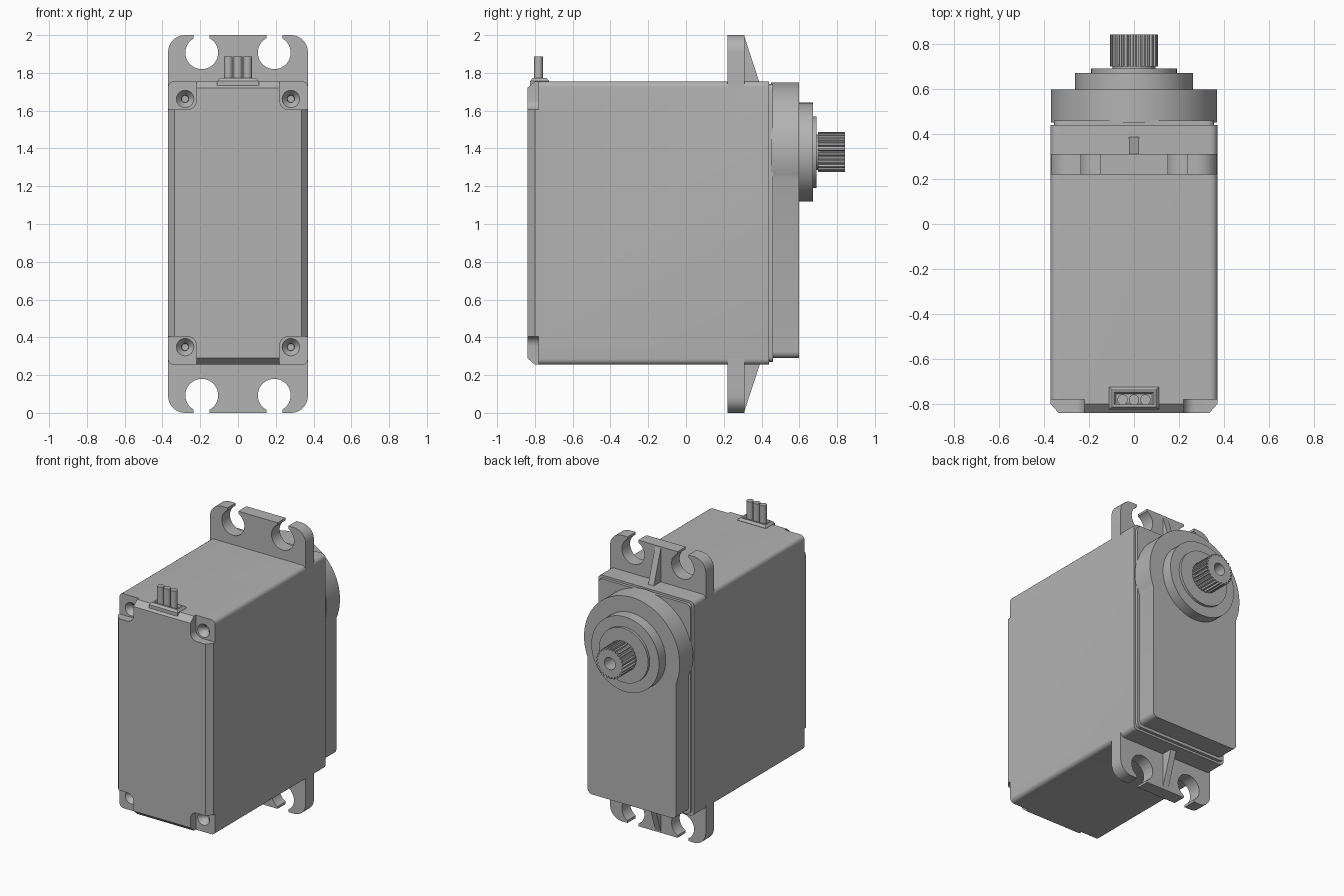
import bpy, bmesh, math
from mathutils import Vector

old = bpy.data.objects.get("Cube")
if old:
    bpy.data.objects.remove(old, do_unlink=True)

grey = bpy.data.materials.new("plain grey")
grey.use_nodes = True
grey.diffuse_color = (0.45, 0.45, 0.45, 1)
grey.node_tree.nodes["Principled BSDF"].inputs["Base Color"].default_value = (0.45, 0.45, 0.45, 1)


def loft(name, rings):
    """Skin a list of matching point rings and cap both ends."""
    bm = bmesh.new()
    loops = [[bm.verts.new(p) for p in ring] for ring in rings]
    for a, b in zip(loops, loops[1:]):
        for i in range(len(a)):
            j = (i + 1) % len(a)
            bm.faces.new((a[i], a[j], b[j], b[i]))
    bm.faces.new(loops[0])
    bm.faces.new(loops[-1])
    bmesh.ops.recalc_face_normals(bm, faces=bm.faces)
    mesh = bpy.data.meshes.new(name)
    bm.to_mesh(mesh)
    bm.free()
    mesh.materials.append(grey)
    obj = bpy.data.objects.new(name, mesh)
    bpy.context.collection.objects.link(obj)
    return obj


def at_y(profile, y):
    return [Vector((x, y, z)) for x, z in profile]


def at_z(profile, z):
    return [Vector((x, y, z)) for x, y in profile]


def prism(name, profile, y0, y1):
    return loft(name, [at_y(profile, y0), at_y(profile, y1)])


def arc(cx, cz, r, a0, a1, n):
    return [(cx + r * math.cos(a0 + (a1 - a0) * i / n),
             cz + r * math.sin(a0 + (a1 - a0) * i / n)) for i in range(n + 1)]


def circle(cx, cz, r, n=48):
    return arc(cx, cz, r, 0, math.tau, n)[:-1]


def rounded(x0, x1, z0, z1, r, n=6):
    q = math.pi / 2
    corners = [(x1 - r, z1 - r), (x0 + r, z1 - r), (x0 + r, z0 + r), (x1 - r, z0 + r)]
    return [p for k, (x, z) in enumerate(corners) for p in arc(x, z, r, k * q, k * q + q, n)]


def box(x0, x1, z0, z1):
    return [(x0, z0), (x1, z0), (x1, z1), (x0, z1)]


def cut(obj, cutters):
    """Subtract the cutters, apply the result and drop the cutters."""
    bpy.context.view_layer.objects.active = obj
    for c in cutters:
        c.hide_render = True
        mod = obj.modifiers.new("cut", 'BOOLEAN')
        mod.operation, mod.solver, mod.object = 'DIFFERENCE', 'EXACT', c
        bpy.ops.object.modifier_apply(modifier=mod.name)
        bpy.data.objects.remove(c, do_unlink=True)


W, Z0, Z1, MID = 0.37, 0.255, 1.755, 1.005
SHAFT_Z = 1.38
parts = []


def case_ring(y, inset, r):
    return at_y(rounded(-W + inset, W - inset, Z0 + inset, Z1 - inset, r), y)


# Main case: chamfered front cover, straight walls, stepped rear lip
case = loft("case", [case_ring(-0.84, 0.035, 0.004), case_ring(-0.8, 0, 0.03),
                     case_ring(0.44, 0, 0.03), case_ring(0.44, 0.015, 0.03),
                     case_ring(0.46, 0.015, 0.03)])
cutters = []
for sx in (-1, 1):
    for sz in (-1, 1):
        # Recessed corner seat and conical screw hole
        x, z = sorted((sx * 0.22, sx * 0.6)), sorted((MID + sz * 0.6, MID + sz * 1.0))
        cutters.append(prism("seat_cutter", rounded(*x, *z, 0.05), -1, -0.78))
        c = (sx * 0.28, MID + sz * 0.657)
        cutters.append(loft("screw_cutter", [at_y(circle(*c, 0.05, 24), -0.785),
                                             at_y(circle(*c, 0.02, 24), -0.745),
                                             at_y(circle(*c, 0.018, 24), -0.72)]))
cut(case, cutters)
parts.append(case)

# Mounting flanges with open screw slots, and their stiffening ribs
for label, sz in (("upper", 1), ("lower", -1)):
    def zz(d):
        return 1 + sz * d
    outline = [(-W, zz(0.7)), (W, zz(0.7))]
    outline += [(x, zz(z)) for x, z in arc(W - 0.09, 0.91, 0.09, 0, math.pi / 2, 10)]
    outline += [(x, zz(z)) for x, z in arc(-W + 0.09, 0.91, 0.09, math.pi / 2, math.pi, 10)]
    flange = prism(label + "_flange", outline, 0.22, 0.31)
    cutters = []
    for sx in (-1, 1):
        cutters.append(prism("hole_cutter", circle(sx * 0.192, zz(0.907), 0.087), 0.1, 0.4))
        xs = sorted((sx * 0.152, sx * 0.235))
        cutters.append(prism("slot_cutter", box(*xs, *sorted((zz(0.9), zz(1.1)))), 0.1, 0.4))
    cut(flange, cutters)
    tri = [(0.3, 0.7), (0.405, 0.7), (0.31, 0.99), (0.3, 0.99)]
    rib = loft(label + "_rib", [[Vector((x, y, zz(z))) for y, z in tri] for x in (-0.022, 0.022)])
    parts += [flange, rib]

# Keyhole-shaped gear cover
a = math.asin(0.14 / W)
side = W * math.cos(a)
cover = arc(0, SHAFT_Z, W, -a, math.pi + a, 56)
cover += arc(-side + 0.035, 0.325, 0.035, math.pi, math.pi * 1.5, 6)
cover += arc(side - 0.035, 0.325, 0.035, math.pi * 1.5, math.tau, 6)
parts.append(prism("gear_cover", cover, 0.45, 0.598))

# Output bearing steps
for name, r, y0, y1 in (("bearing_boss", 0.262, 0.59, 0.672),
                        ("bearing_ring", 0.19, 0.66, 0.69),
                        ("shaft_neck", 0.095, 0.68, 0.71)):
    parts.append(prism(name, circle(0, SHAFT_Z, r, 64), y0, y1))

# Splined output shaft with a centre bore
TEETH = 25
spline = []
for i in range(TEETH):
    for f, r in ((0, 0.094), (0.3, 0.094), (0.45, 0.106), (0.85, 0.106)):
        t = math.tau * (i + f) / TEETH
        spline.append((r * math.cos(t), SHAFT_Z + r * math.sin(t)))
shaft = prism("output_shaft", spline, 0.7, 0.842)
cut(shaft, [prism("bore_cutter", circle(0, SHAFT_Z, 0.042, 32), 0.72, 1)])
parts.append(shaft)


# Cable grommet with a sunken top, and three wires
def grommet_ring(inset, z):
    return at_z(box(-0.11 + inset, 0.11 - inset, -0.825 + inset, -0.725 - inset), z)


parts.append(loft("cable_grommet", [grommet_ring(0, 1.7), grommet_ring(0, 1.757),
                                    grommet_ring(0.012, 1.772), grommet_ring(0.022, 1.772),
                                    grommet_ring(0.03, 1.76)]))
for name, x in (("right_wire", -0.051), ("middle_wire", 0), ("left_wire", 0.051)):
    ring = circle(x, -0.781, 0.023, 24)
    parts.append(loft(name, [at_z(ring, 1.74), at_z(ring, 1.888)]))

# Smooth the curved walls, keep the hard edges
bpy.ops.object.select_all(action='DESELECT')
for p in parts:
    p.select_set(True)
bpy.context.view_layer.objects.active = parts[0]
bpy.ops.object.shade_smooth_by_angle(angle=math.radians(25))
